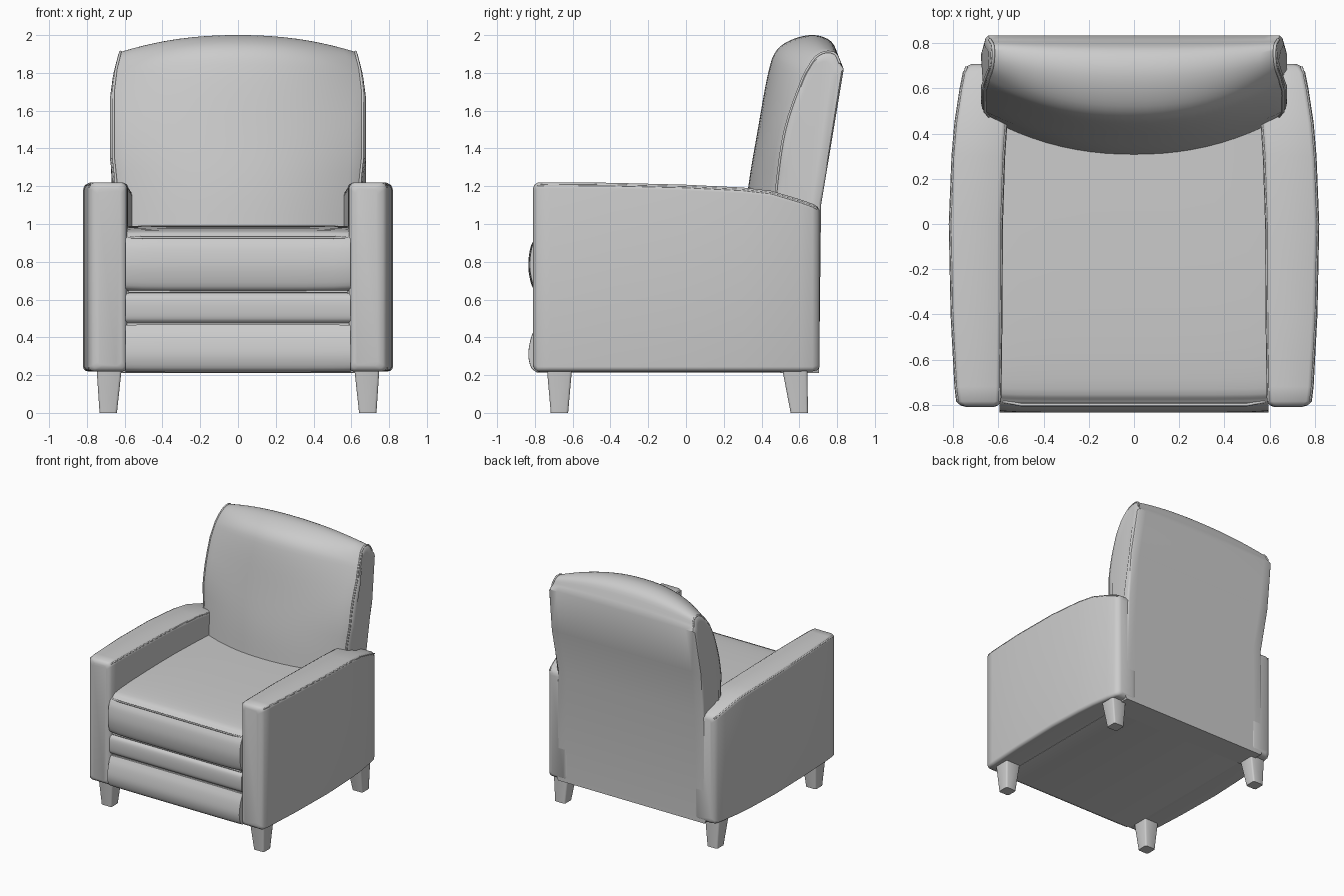
import bpy, bmesh, math
from mathutils import Vector

if "Cube" in bpy.data.objects:
    bpy.data.objects.remove(bpy.data.objects["Cube"])

grey = bpy.data.materials.new("grey upholstery")
grey.use_nodes = True
colour = (0.6, 0.6, 0.6, 1)
grey.diffuse_color = colour
grey.node_tree.nodes["Principled BSDF"].inputs["Base Color"].default_value = colour


def loft(name, rings, angle=40):
    """Skin closed rings of points, cap both ends and shade smooth."""
    bm = bmesh.new()
    rows = [[bm.verts.new(p) for p in ring] for ring in rings]
    n = len(rows[0])
    for a, b in zip(rows, rows[1:]):
        for i in range(n):
            j = (i + 1) % n
            bm.faces.new((a[i], a[j], b[j], b[i]))
    bm.faces.new(rows[0])
    bm.faces.new(rows[-1])
    bmesh.ops.recalc_face_normals(bm, faces=bm.faces)
    mesh = bpy.data.meshes.new(name)
    bm.to_mesh(mesh)
    bm.free()
    mesh.materials.append(grey)
    ob = bpy.data.objects.new(name, mesh)
    bpy.context.collection.objects.link(ob)
    bpy.ops.object.select_all(action='DESELECT')
    ob.select_set(True)
    bpy.context.view_layer.objects.active = ob
    bpy.ops.object.shade_smooth_by_angle(angle=math.radians(angle))
    return ob


def pipe(name, points, radius=0.007):
    """Thin welt cord along a path."""
    cu = bpy.data.curves.new(name, 'CURVE')
    cu.dimensions = '3D'
    cu.bevel_depth = radius
    cu.bevel_resolution = 2
    cu.use_fill_caps = True
    sp = cu.splines.new('POLY')
    sp.points.add(len(points) - 1)
    for q, p in zip(sp.points, points):
        q.co = (*p, 1)
    cu.materials.append(grey)
    ob = bpy.data.objects.new(name, cu)
    bpy.context.collection.objects.link(ob)


def smooth(pts, steps=4):
    """Catmull-Rom curve through the points."""
    v = [Vector(p) for p in pts]
    v = [v[0] * 2 - v[1]] + v + [v[-1] * 2 - v[-2]]
    out = []
    for a, b, c, d in zip(v, v[1:], v[2:], v[3:]):
        for k in range(steps):
            t = k / steps
            out.append(b + (c - a) * t / 2 + (a * 2 - b * 5 + c * 4 - d) * t * t / 2
                       + (b * 3 - a - c * 3 + d) * t ** 3 / 2)
    return out + [v[-2]]


def ramp(table, s):
    """Piecewise linear lookup."""
    for (a, p), (b, q) in zip(table, table[1:]):
        if s <= b:
            return p + (q - p) * max(0, (s - a) / (b - a))
    return table[-1][1]


def rounded(x0, x1, z0, z1, r, steps=5):
    """Rounded rectangle as (x, z) pairs."""
    pts = []
    corners = ((x1 - r, z1 - r), (x0 + r, z1 - r), (x0 + r, z0 + r), (x1 - r, z0 + r))
    for k, (cx, cz) in enumerate(corners):
        for i in range(steps + 1):
            a = math.pi / 2 * (k + i / steps)
            pts.append((cx + r * math.cos(a), cz + r * math.sin(a)))
    return pts


# Backrest: centre and side profiles blended across the width
centre = smooth([(0.30, 0.9), (0.33, 1.2), (0.38, 1.5), (0.435, 1.8), (0.48, 1.92),
                 (0.57, 1.98), (0.68, 2.0), (0.77, 1.965), (0.815, 1.87)])
side = smooth([(0.46, 0.9), (0.48, 1.2), (0.525, 1.5), (0.61, 1.75), (0.65, 1.83),
               (0.69, 1.885), (0.74, 1.91), (0.79, 1.9), (0.815, 1.85)])
rear = [Vector(p) for p in ((0.835, 1.82), (0.775, 1.46), (0.715, 1.1),
                            (0.705, 0.21), (0.5, 0.21))]
width = [(0.2, 0.66), (1.1, 0.64), (1.22, 0.645), (1.35, 0.66), (1.7, 0.66), (1.82, 0.645), (1.92, 0.62)]


def back_ring(u):
    t = abs(u) ** 2.2
    ring = [a.lerp(b, t) for a, b in zip(centre, side)] + rear
    edge = side + rear
    return [(u * ramp(width, e.y), p.x, p.y) for p, e in zip(ring, edge)]


def side_puff(sign, scale, out):
    ring = [Vector(p) for p in back_ring(sign)]
    mid = Vector((sign * 0.65, 0.67, 1.3))
    return [(p.x + sign * out, mid.y + (p.y - mid.y) * scale,
             mid.z + (p.z - mid.z) * (1 - (1 - scale) / 3)) for p in ring]


rings = [back_ring(i / 10) for i in range(-10, 11)]
puffs = [(0.93, 0.012), (0.75, 0.018)]
loft("backrest", [side_puff(-1, *p) for p in reversed(puffs)] + rings
     + [side_puff(1, *p) for p in puffs])
for s, label in ((1, "left"), (-1, "right")):
    pipe(label + "_back_piping", [p for p in back_ring(s)[:len(side)] if p[2] > 1.1])

# Arms: rounded sections along y with a bowed outside and sloping top
arm_rows = [  # y, inner x, outer x, top z, inset
    (-0.81, 0.59, 0.77, 1.205, 0.03), (-0.803, 0.59, 0.78, 1.21, 0.012),
    (-0.785, 0.588, 0.787, 1.212, 0.0), (-0.72, 0.586, 0.795, 1.214, 0.0),
    (-0.4, 0.582, 0.812, 1.212, 0.0), (0.0, 0.58, 0.82, 1.202, 0.0),
    (0.3, 0.57, 0.808, 1.187, 0.0), (0.45, 0.56, 0.795, 1.17, 0.0),
    (0.6, 0.56, 0.772, 1.125, 0.0), (0.67, 0.56, 0.758, 1.1, 0.0),
    (0.695, 0.56, 0.75, 1.09, 0.006), (0.708, 0.56, 0.745, 1.085, 0.025)]
for s, label in ((1, "left"), (-1, "right")):
    rings = []
    for y, xi, xo, zt, inset in arm_rows:
        mid, half = (xi + xo) / 2, (xo - xi) / 2
        ring = []
        for x, z in rounded(xi + inset, xo - inset, 0.22 + inset, zt - inset, 0.025):
            if z > 1:
                z += 0.016 * (1 - ((x - mid) / half) ** 2)
            ring.append((s * x, y, z))
        rings.append(ring)
    loft(label + "_arm", rings, 50)
    for part, pick in (("outer", lambda r: r[2] - 0.009), ("inner", lambda r: r[1] + 0.009)):
        pipe(f"{label}_{part}_arm_piping",
             [(s * pick(r), r[0], r[3] - 0.008) for r in arm_rows[2:-1]], 0.006)


# Cushions: side profiles carried across the width with soft ends
def cushion(name, profile, half, crown):
    cy = sum(p[0] for p in profile) / len(profile)
    cz = sum(p[1] for p in profile) / len(profile)
    rings = []
    for u in (-1, -0.985, -0.95, -0.85, -0.6, -0.3, 0, 0.3, 0.6, 0.85, 0.95, 0.985, 1):
        k = 1 - crown * abs(u) ** 8
        rings.append([(u * half, cy + (y - cy) * k, cz + (z - cz) * k) for y, z in profile])
    loft(name, rings)


seat = smooth([(-0.78, 0.64), (-0.815, 0.67), (-0.835, 0.77), (-0.825, 0.87), (-0.8, 0.925)])
seat += smooth([(-0.785, 0.935), (-0.73, 0.965), (-0.5, 0.983), (-0.1, 0.992), (0.45, 0.99)])
cushion("seat_cushion", [tuple(p) for p in seat] + [(0.45, 0.64)], 0.595, 0.03)
pipe("seat_piping", [(-0.58, -0.785, 0.925), (-0.5, -0.8, 0.929), (0.5, -0.8, 0.929), (0.58, -0.785, 0.925)])
pipe("seat_lower_piping", [(-0.58, -0.785, 0.642), (0.58, -0.785, 0.642)])

foot = smooth([(-0.79, 0.215), (-0.82, 0.24), (-0.835, 0.31), (-0.82, 0.4), (-0.79, 0.468)])
cushion("footrest_panel", [tuple(p) for p in foot] + [(-0.6, 0.468), (-0.6, 0.215)], 0.595, 0.02)

band = smooth([(-0.782, 0.476), (-0.802, 0.5), (-0.808, 0.56), (-0.802, 0.61), (-0.782, 0.634)])
cushion("middle_band", [tuple(p) for p in band] + [(-0.6, 0.634), (-0.6, 0.476)], 0.595, 0.01)

# Body under the seat
loft("base_frame", [[(x, y, z) for x, z in rounded(-0.62, 0.62, 0.215, 0.66, 0.01, 2)]
                    for y in (-0.775, 0.69)])

# Tapered legs: bottom and top centres and half sizes
for s, label in ((1, "left"), (-1, "right")):
    for where, y_low, y_high in (("front", -0.67, -0.67), ("rear", 0.6, 0.575)):
        rings = []
        for z, x, y, h in ((0, 0.687, y_low, 0.046), (0.24, 0.682, y_high, 0.067)):
            rings.append([(s * (x + a), y + b, z) for a, b in rounded(-h, h, -h, h, 0.012, 2)])
        loft(f"{label}_{where}_leg", rings, 50)
